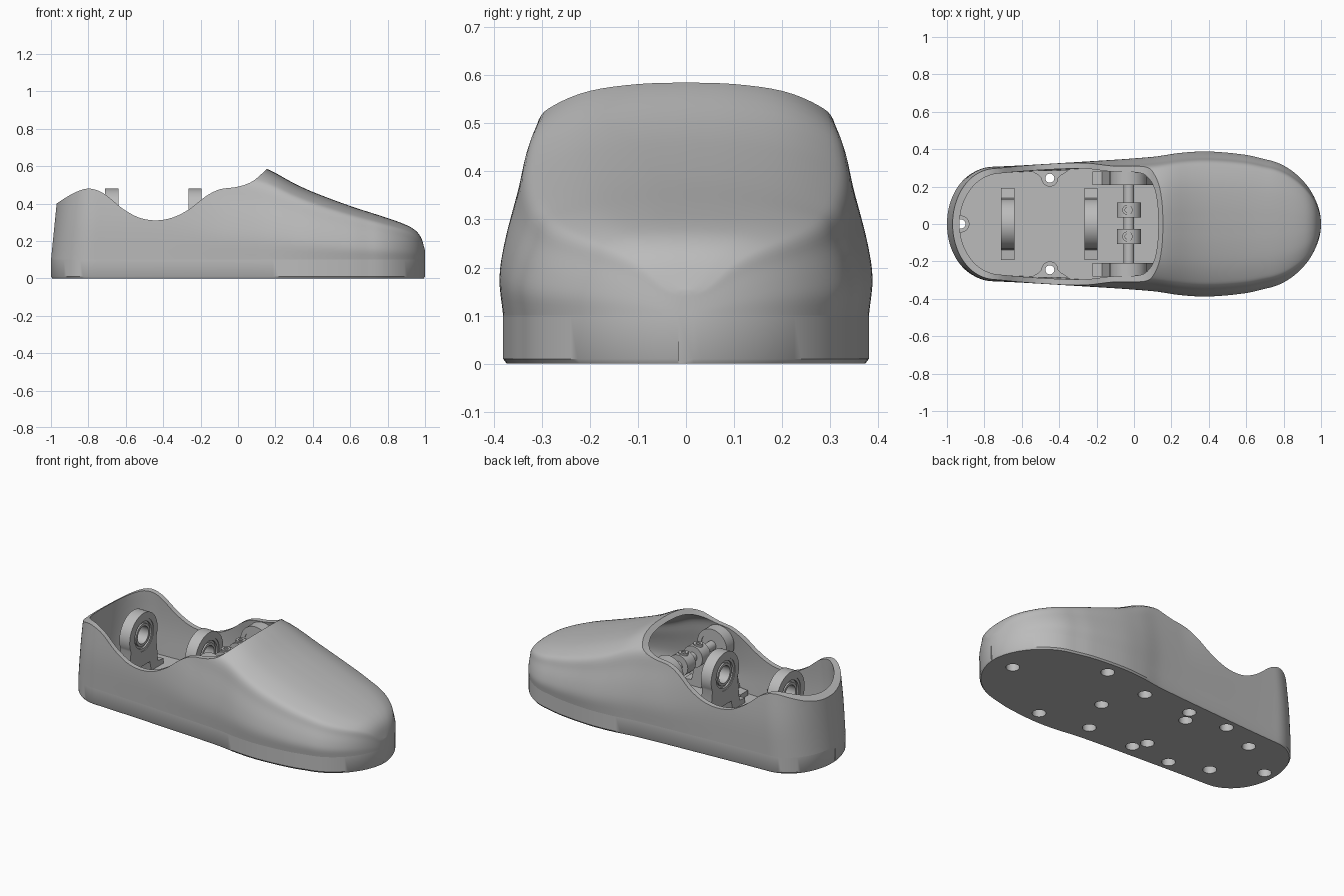
import bpy, bmesh, math
from mathutils import Matrix, Vector

if "Cube" in bpy.data.objects:
    bpy.data.objects.remove(bpy.data.objects["Cube"])

grey = bpy.data.materials.new("plain grey")
grey.use_nodes = True
grey.diffuse_color = (0.5, 0.5, 0.5, 1)
grey.node_tree.nodes["Principled BSDF"].inputs["Base Color"].default_value = (0.5, 0.5, 0.5, 1)


def spline(pts, x):
    """Smooth curve through (x, value) knots."""
    x = min(max(x, pts[0][0]), pts[-1][0])
    i = 0
    while i < len(pts) - 2 and x > pts[i + 1][0]:
        i += 1

    def slope(k):
        a, b = pts[max(k - 1, 0)], pts[min(k + 1, len(pts) - 1)]
        return (b[1] - a[1]) / (b[0] - a[0])
    (x0, y0), (x1, y1) = pts[i], pts[i + 1]
    d = x1 - x0
    t = (x - x0) / d
    return (y0 * (1 + 2 * t) * (1 - t) ** 2 + y1 * t * t * (3 - 2 * t)
            + d * slope(i) * t * (1 - t) ** 2 + d * slope(i + 1) * t * t * (t - 1))


def finish(name, bm):
    bmesh.ops.recalc_face_normals(bm, faces=bm.faces)
    mesh = bpy.data.meshes.new(name)
    bm.to_mesh(mesh)
    bm.free()
    ob = bpy.data.objects.new(name, mesh)
    bpy.context.collection.objects.link(ob)
    mesh.materials.append(grey)
    return ob


def cut(ob, cutter, keep=False):
    mod = ob.modifiers.new("cut", 'BOOLEAN')
    mod.operation = 'DIFFERENCE'
    mod.solver = 'EXACT'
    mod.object = cutter
    bpy.context.view_layer.objects.active = ob
    bpy.ops.object.modifier_apply(modifier=mod.name)
    if not keep:
        bpy.data.objects.remove(cutter)


def loft(name, section):
    """Skin mirrored half sections along the length of the foot."""
    bm = bmesh.new()
    rows = []
    n = 100
    for i in range(1, n):
        half = section(-math.cos(math.pi * i / n))
        loop = half + [(x, -y, z) for x, y, z in reversed(half) if y > 1e-6]
        rows.append([bm.verts.new(p) for p in loop])
    for a, b in zip(rows, rows[1:]):
        for k in range(len(a)):
            j = (k + 1) % len(a)
            bm.faces.new((a[k], a[j], b[j], b[k]))
    bm.faces.new(rows[0])
    bm.faces.new(rows[-1])
    return finish(name, bm)


def prism(name, outline, depth, place):
    """Extrude a flat outline by depth, centred, then place it."""
    bm = bmesh.new()
    face = bm.faces.new([bm.verts.new((u, v, -depth / 2)) for u, v in outline])
    new = bmesh.ops.extrude_face_region(bm, geom=[face])["geom"]
    bmesh.ops.translate(bm, vec=(0, 0, depth),
                        verts=[g for g in new if isinstance(g, bmesh.types.BMVert)])
    bm.transform(place)
    return finish(name, bm)


def disc(r, n=40):
    return [(r * math.cos(math.tau * k / n), r * math.sin(math.tau * k / n)) for k in range(n)]


# Flat outlines stand up facing x, facing y, or lie facing z
FACE_X = Matrix(((0, 0, 1, 0), (1, 0, 0, 0), (0, 1, 0, 0), (0, 0, 0, 1)))
FACE_Y = Matrix(((1, 0, 0, 0), (0, 0, 1, 0), (0, 1, 0, 0), (0, 0, 0, 1)))
FACE_Z = Matrix.Identity(4)


def at(loc, facing):
    return Matrix.Translation(Vector(loc)) @ facing


def tube(name, loc, facing, outer, inner, length):
    ob = prism(name, disc(outer), length, at(loc, facing))
    cut(ob, prism("bore", disc(inner), length * 2, at(loc, facing)))
    return ob


# Shoe form: plan half width, top height and normalised cross-section
WIDTH = [(-1, .3), (-.77, .3), (-.3, .325), (.1, .352), (.25, .373), (.4, .38),
         (.6, .362), (.72, .335), (.85, .31), (.95, .29), (1, .27)]
TOP = [(-1, 1), (-.45, .95), (-.1, .66), (0, .63), (.155, .585), (.3, .508), (.4, .462),
       (.6, .387), (.8, .322), (.9, .285), (.95, .255), (.98, .215), (1, .15)]
SIDE = [(0, 1), (.21, 1.02), (.41, .99), (.62, .93), (.79, .88), (.87, .78),
        (.95, .56), (.99, .28), (1, 0)]
RIM = [(-1.1, .32), (-.97, .4), (-.88, .455), (-.8, .48), (-.72, .455), (-.62, .375),
       (-.53, .325), (-.44, .31), (-.35, .325), (-.26, .37), (-.17, .44), (-.1, .475),
       (0, .49), (.08, .52), (.155, .585)]
FLOOR = .1


def half_width(x):
    w = spline(WIDTH, x)
    if x < -.77:
        w *= math.sqrt(1 - ((x + .77) / .23) ** 2)
    if x > .72:
        w *= math.sqrt(1 - ((x - .72) / .28) ** 2)
    return w


def upper_section(inside):
    def section(x):
        w, h, xs = half_width(x), spline(TOP, x), x
        if inside:
            w, h, xs = w * .91, h - .03, x * .965
        pts = [(xs, w, .05)] if inside else []
        for k in range(33):
            s = k / 32 * (len(SIDE) - 1)
            f = spline([(i, p[0]) for i, p in enumerate(SIDE)], s)
            g = spline([(i, p[1]) for i, p in enumerate(SIDE)], s)
            z = FLOOR + f * (h - FLOOR)
            lean = .03 * min((z - FLOOR) / .3, 1.2) * max(0, -.5 - x) * 2
            pts.append((xs + lean, w * max(g, 0), z))
        return pts
    return section


def sole_section(x):
    w = half_width(x)
    return [(x * .994, w * .98, 0), (x, w, .01), (x, w, FLOOR)]


# Hollow upper with a waved collar opening
upper = loft("shoe_upper", upper_section(False))
cut(upper, loft("cavity", upper_section(True)))
wave = [(-1.1 + 1.255 * k / 60, spline(RIM, -1.1 + 1.255 * k / 60)) for k in range(61)]
cut(upper, prism("opening", wave + [(.17, 1.3), (-1.1, 1.3)], 2, at((0, 0, 0), FACE_Y)))

# Sole with recessed screw holes underneath
sole = loft("sole", sole_section)
recesses = [(.86, 0), (.23, 0), (-.925, 0)]
for side in (-1, 1):
    recesses += [(x, side * y) for x, y in ((.43, .29), (.12, .235), (-.19, .24),
                                          (-.23, .162), (-.45, .245), (-.675, .165))]
for x, y in recesses:
    cut(sole, prism("recess", disc(.038, 24), .1, at((x, y, 0), FACE_Z)))

# Screw bosses against the inner wall, drilled right through
for name, x, y, turn in (("heel_boss", -.925, 0, 90), ("left_boss", -.45, .245, 0),
                         ("right_boss", -.45, -.245, 180)):
    tip = [(.045 * math.cos(a), .045 * math.sin(a))
           for a in (math.pi + math.pi * k / 14 for k in range(15))]
    outline = [(-.1, .04), (-.06, .015)] + tip + [(.06, .015), (.1, .04)]
    spin = Matrix.Rotation(math.radians(turn), 4, 'Z')
    boss = prism(name, outline, .07, at((x, y, FLOOR + .035), spin))
    drill = prism("drill", disc(.024, 24), 1, at((x, y, 0), FACE_Z))
    cut(sole, drill, keep=True)
    cut(boss, drill)


def bearing_stand(name, x, y, facing, r, cz, thick, bore):
    """Round bearing housing on two splayed legs with flat feet."""
    arc = [(r * math.cos(a), cz + r * math.sin(a))
           for a in (math.radians(-25 + 230 * k / 36) for k in range(37))]
    right = [(.06, .16), (.075, FLOOR), (.192, FLOOR), (.192, .13), (.14, .135)]
    left = [(-u, z) for u, z in reversed(right)]
    stand = prism(name + "_stand", right + arc + left, thick, at((x, y, 0), facing))
    cut(stand, prism("bore", disc(r * .72), 1, at((x, y, cz), facing)))
    tube(name + "_bearing_outer_race", (x, y, cz), facing, r * .72, r * .6, thick * .9)
    tube(name + "_bearing_seal", (x, y, cz), facing, r * .6, r * .5, thick * .6)
    tube(name + "_bearing_inner_race", (x, y, cz), facing, r * .5, bore, thick * .9)


bearing_stand("heel", -.675, 0, FACE_X, .135, .345, .07, .052)
bearing_stand("middle", -.23, 0, FACE_X, .135, .345, .07, .052)
for name, side in (("left", 1), ("right", -1)):
    bearing_stand(name + "_axle", -.03, side * .245, FACE_Y, .1, .38, .072, .027)

# Cross axle with two clamped collars
prism("cross_axle", disc(.028), .54, at((-.027, 0, .38), FACE_Y))
for name, y in (("left", .075), ("right", -.067)):
    tube(name + "_collar", (-.027, y, .38), FACE_Y, .065, .027, .078)
    tube(name + "_set_screw", (-.035, y, .437), FACE_Z, .027, .013, .03)

# Smooth shading with crisp edges
for ob in bpy.context.scene.objects:
    ob.select_set(ob.type == 'MESH')
bpy.context.view_layer.objects.active = upper
bpy.ops.object.shade_smooth_by_angle(angle=math.radians(35))
